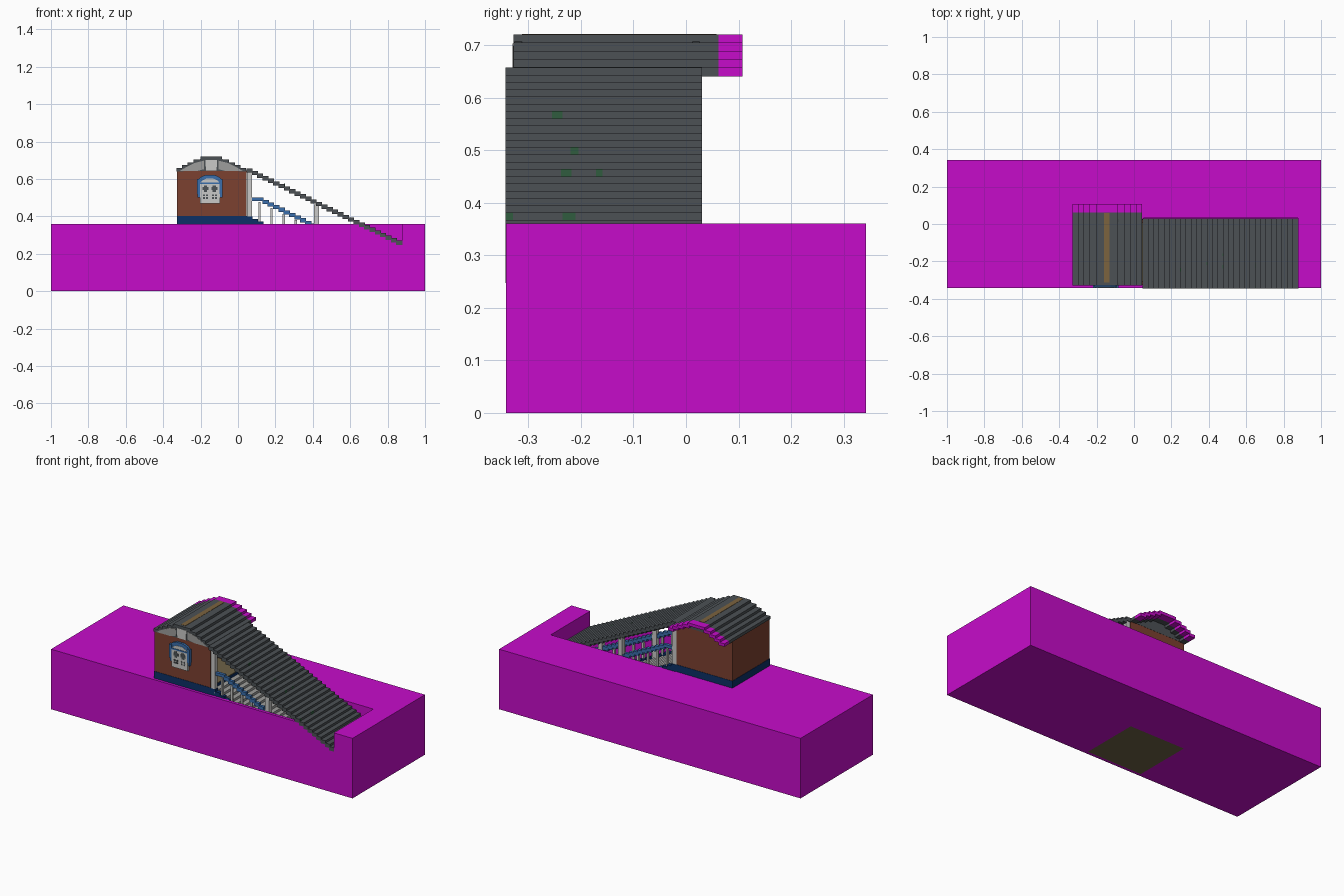
import bpy, bmesh, math

if "Cube" in bpy.data.objects:
    bpy.data.objects.remove(bpy.data.objects["Cube"], do_unlink=True)


def material(name, r, g, b):
    lin = [((c / 255 + 0.055) / 1.055) ** 2.4 if c > 10 else c / 255 / 12.92 for c in (r, g, b)]
    m = bpy.data.materials.new(name)
    m.use_nodes = True
    m.diffuse_color = (*lin, 1)
    m.node_tree.nodes["Principled BSDF"].inputs["Base Color"].default_value = (*lin, 1)
    return m


MAGENTA = material("magenta", 198, 12, 202)
BRICK = material("brick brown", 124, 65, 48)
NAVY = material("navy", 12, 48, 102)
BLUE = material("rail blue", 58, 110, 172)
ROOF = material("roof grey", 76, 81, 85)
PALE = material("pale grey", 202, 202, 200)
STONE = material("stone grey", 158, 158, 156)
TAN = material("tan", 124, 99, 62)
WOOD = material("olive wood", 109, 98, 70)
MOSS = material("moss green", 48, 92, 62)


def finish(bm, name, mat):
    bmesh.ops.recalc_face_normals(bm, faces=bm.faces)
    me = bpy.data.meshes.new(name)
    bm.to_mesh(me)
    bm.free()
    me.materials.append(mat)
    ob = bpy.data.objects.new(name, me)
    bpy.context.collection.objects.link(ob)
    return ob


def boxes(name, mat, items):
    """One object from boxes given as (x0, x1, y0, y1, z0, z1)."""
    bm = bmesh.new()
    for x0, x1, y0, y1, z0, z1 in items:
        vs = bmesh.ops.create_cube(bm, size=1)["verts"]
        for v in vs:
            v.co = (x1 if v.co.x > 0 else x0, y1 if v.co.y > 0 else y0, z1 if v.co.z > 0 else z0)
    return finish(bm, name, mat)


def prism(name, mat, pts, y0, y1):
    """Extrude an x-z outline from y0 to y1."""
    bm = bmesh.new()
    face = bm.faces.new([bm.verts.new((x, y0, z)) for x, z in pts])
    ext = bmesh.ops.extrude_face_region(bm, geom=[face])["geom"]
    for v in ext:
        if isinstance(v, bmesh.types.BMVert):
            v.co.y = y1
    return finish(bm, name, mat)


def cut(target, cutter):
    cutter.hide_render = True
    mod = target.modifiers.new("cut", 'BOOLEAN')
    mod.operation, mod.solver, mod.object = 'DIFFERENCE', 'EXACT', cutter
    bpy.context.view_layer.objects.active = target
    bpy.ops.object.modifier_apply(modifier=mod.name)
    bpy.data.objects.remove(cutter, do_unlink=True)


# Main dimensions
Y0, Y1 = -0.325, 0.025           # house front and back
N, DX, DZ = 29, 0.0286, 0.0138   # stair roof steps
XS, XE = 0.045, 0.876            # start and end of the stairwell


def stair_z(x):
    return 0.40 - 0.49 * (x - 0.05)


# Ground block with stairwell, notch above the roof line and floor recess
ground = boxes("ground_block", MAGENTA, [(-1, 1, -0.343, 0.343, 0, 0.36)])
cut(ground, prism("stairwell_cutter", MAGENTA,
                  [(0.05, 0.5), (0.05, 0.34), (0.76, 0.012), (XE, 0.012), (XE, 0.5)], Y0, 0.031))
cut(ground, prism("notch_cutter", MAGENTA,
                  [(0.60, 0.38), (0.64, 0.36), (XE, 0.25), (XE, 0.38)], -0.4, -0.2))
cut(ground, boxes("floor_cutter", MAGENTA, [(-0.32, 0.045, -0.325, 0.027, -0.1, 0.008)]))
boxes("lower_floor", WOOD, [(-0.32, 0.045, -0.325, 0.027, 0, 0.009)])

# House shell, open towards the stairs
boxes("house_base", NAVY, [(-0.327, 0.05, Y0 - 0.002, Y1 + 0.002, 0.355, 0.402)])
boxes("house_walls", BRICK, [
    (-0.325, 0.045, Y0, Y0 + 0.02, 0.40, 0.645),
    (-0.325, 0.045, Y1 - 0.02, Y1, 0.40, 0.645),
    (-0.325, -0.305, Y0 + 0.02, Y1 - 0.02, 0.40, 0.645)])
boxes("house_floor", WOOD, [(-0.305, 0.045, Y0 + 0.02, Y1 - 0.02, 0.40, 0.406)])

# Stepped arched roof: grey body, magenta rear overhang
CX = -0.143
tiers = [(0.187, 0.658), (0.157, 0.674), (0.127, 0.689), (0.094, 0.705), (0.057, 0.720)]


def arch_roof(y0, y1):
    items = []
    for i, (w, z) in enumerate(tiers):
        inner = tiers[i + 1][0] - 0.008 if i + 1 < len(tiers) else 0
        for s in (-1, 1):
            a, b = sorted((CX + s * w, CX + s * inner))
            items.append((a, b, y0, y1, z - 0.018, z))
    return items


boxes("house_roof", ROOF, arch_roof(-0.328, 0.062))
boxes("rear_overhang", MAGENTA, arch_roof(0.062, 0.108))
boxes("roof_ridge_stripe", TAN, [(-0.160, -0.130, -0.312, 0.058, 0.715, 0.7215)])

# Gable ends with stone panels
gable = [(CX + s * w, z) for s, w, z in (
    (-1, 0.182, 0.642), (-1, 0.15, 0.660), (-1, 0.092, 0.690), (-1, 0.055, 0.708),
    (1, 0.055, 0.708), (1, 0.092, 0.690), (1, 0.15, 0.660), (1, 0.182, 0.642))]
for side, y in (("front", Y0 - 0.001), ("rear", Y1 - 0.013)):
    prism(side + "_gable", ROOF, gable, y, y + 0.014)
prism("gable_key_panel", PALE, [(CX - 0.028, 0.645), (CX + 0.028, 0.645),
                                (CX + 0.032, 0.703), (CX - 0.032, 0.703)], Y0 - 0.005, Y0)
for s, side in ((-1, "right"), (1, "left")):
    prism(side + "_gable_panel", STONE, [(CX + s * x, z) for x, z in (
        (0.038, 0.652), (0.080, 0.642), (0.170, 0.642), (0.140, 0.660), (0.088, 0.686), (0.040, 0.698))],
        Y0 - 0.004, Y0)

# Front window: blue arched frame, pale pane, dark details
WX = -0.150


def arch_outline(w, z0, z1, rise):
    return [(WX - w, z0), (WX + w, z0), (WX + w, z1), (WX + w * 0.75, z1 + rise * 0.6),
            (WX + w * 0.35, z1 + rise), (WX - w * 0.35, z1 + rise),
            (WX - w * 0.75, z1 + rise * 0.6), (WX - w, z1)]


prism("window_frame", BLUE, arch_outline(0.066, 0.500, 0.594, 0.028), -0.338, Y0)
prism("window_pane", PALE, arch_outline(0.054, 0.468, 0.578, 0.024), -0.340, Y0)
boxes("window_lintel", BLUE, [(WX - 0.054, WX + 0.054, -0.343, Y0, 0.574, 0.582),
                              (WX - 0.068, WX - 0.052, -0.343, Y0, 0.520, 0.600),
                              (WX + 0.052, WX + 0.068, -0.343, Y0, 0.520, 0.600)])
details = []
for s in (-1, 1):
    c = WX + s * 0.024
    details += [(c - 0.016, c + 0.016, -0.342, -0.335, 0.540, 0.556),
                (c - 0.009, c + 0.009, -0.342, -0.335, 0.530, 0.566)]
    for dx in (-0.008, 0.008):
        for z in (0.494, 0.508):
            details.append((c + dx - 0.005, c + dx + 0.005, -0.342, -0.335, z, z + 0.009))
boxes("window_details", ROOF, details)

# Long stepped roof over the stairs
steps = []
for i in range(N):
    x, z = XS + i * DX, 0.657 - i * DZ
    steps.append((x, x + DX + 0.004, -0.344, 0.030, z - 0.023, z))
boxes("stair_roof", ROOF, steps)

# Moss patches on the roof risers
patches = []
for y, z, w in ((-0.228, 0.47, 0.02), (-0.212, 0.50, 0.015), (-0.223, 0.375, 0.025),
                (-0.245, 0.572, 0.02), (-0.336, 0.38, 0.014), (-0.165, 0.47, 0.012)):
    i = round((0.657 - z) / DZ)
    x, t = XS + (i + 1) * DX + 0.004, 0.657 - i * DZ
    patches.append((x - 0.004, x + 0.001, y - w / 2, y + w / 2, t - DZ, t + 0.0005))
boxes("moss_patches", MOSS, patches)

# Stairs, with navy stringers at both sides
treads, stringers = [], []
for i in range(28):
    x = 0.05 + i * DX
    z = max(stair_z(x) - 0.012, 0.016)
    treads.append((x, x + DX, Y0 + 0.03, Y1 - 0.02, max(z - 0.04, 0.010), z))
    for y in (Y0 - 0.002, Y1 - 0.022):
        stringers.append((x, x + DX, y + 0.002, y + 0.026, max(z - 0.05, 0.010), z + 0.012))
boxes("stair_treads", STONE, treads)
boxes("stair_stringers", NAVY, stringers)

# Handrails, balusters and roof columns on both sides
for side, y in (("front", -0.312), ("rear", 0.012)):
    rail = [(0.075, 0.135, y - 0.009, y + 0.009, 0.482, 0.500)]
    x = 0.13
    while x < 0.82:
        z = stair_z(x) + 0.128
        rail.append((x, x + DX + 0.006, y - 0.009, y + 0.009, z - 0.022, z))
        x += DX
    boxes(side + "_handrail", BLUE, rail)
    boxes(side + "_balusters", PALE, [
        (x - 0.006, x + 0.006, y - 0.006, y + 0.006, max(stair_z(x) - 0.02, 0.012), stair_z(x) + 0.108)
        for x in (0.115 + k * 0.0645 for k in range(11))])
    boxes(side + "_roof_columns", PALE, [
        (x - 0.014, x + 0.014, y - 0.013, y + 0.013, max(stair_z(x) - 0.02, 0.012),
         0.657 - DZ * (x - XS) / DX - 0.012)
        for x in (0.061, 0.420, 0.780)])
